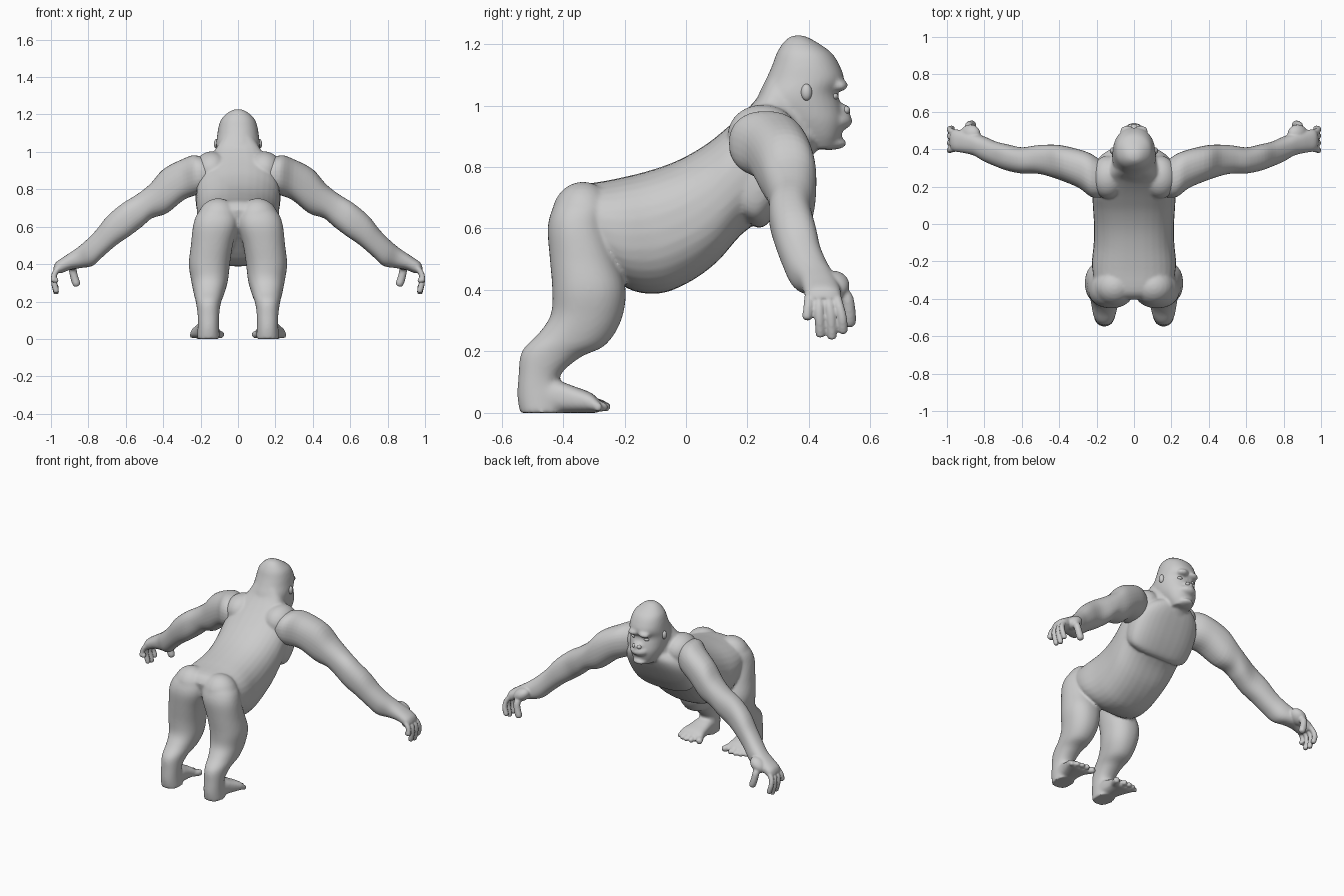
import bpy, bmesh, math
from mathutils import Vector, Matrix

grey = bpy.data.materials.new("grey_skin")
grey.diffuse_color = (0.6, 0.6, 0.6, 1)
N, STEPS = 32, 4


def spline(rings):
    """Catmull-Rom interpolation of rings (centre, half vector u, half vector v)."""
    rings = [[Vector(k) for k in r] for r in rings]
    out = []
    for i in range(len(rings) - 1):
        p0, p1 = rings[max(i - 1, 0)], rings[i]
        p2, p3 = rings[i + 1], rings[min(i + 2, len(rings) - 1)]
        for k in range(STEPS):
            t = k / STEPS
            out.append([b + (c - a) * (t / 2) + (a * 2 - b * 5 + c * 4 - d) * (t * t / 2)
                        + (b * 3 - a - c * 3 + d) * (t ** 3 / 2)
                        for a, b, c, d in zip(p0, p1, p2, p3)])
    return out + [rings[-1]]


def loft(bm, rings, power=2.0):
    """Closed skin through smoothed superellipse rings."""
    loops = []
    for c, u, v in spline(rings):
        loop = []
        for i in range(N):
            a = 2 * math.pi * i / N
            ca, sa = math.cos(a), math.sin(a)
            p = math.copysign(abs(ca) ** (2 / power), ca)
            q = math.copysign(abs(sa) ** (2 / power), sa)
            loop.append(bm.verts.new(c + u * p + v * q))
        loops.append(loop)
    for a, b in zip(loops, loops[1:]):
        for i in range(N):
            j = (i + 1) % N
            bm.faces.new((a[i], a[j], b[j], b[i]))
    bm.faces.new(loops[0][::-1])
    bm.faces.new(loops[-1])


def side_ring(x, w, a, b):
    """Ring spanning two (y, z) outline points, with half width w."""
    a, b = Vector((x, *a)), Vector((x, *b))
    return (a + b) / 2, (w, 0, 0), (b - a) / 2


def arm_ring(s, a, b, y, h):
    """Ring spanning two (x, z) outline points, with half depth h."""
    a, b = Vector((s * a[0], y, a[1])), Vector((s * b[0], y, b[1]))
    return (a + b) / 2, (0, h, 0), (b - a) / 2


def digit(bm, pts, r):
    """Finger or toe with a rounded tip."""
    pts = [Vector(p) for p in pts]
    d = (pts[-1] - pts[-2]).normalized()
    radii = [r] * len(pts) + [r * 0.55]
    pts.append(pts[-1] + d * r * 0.7)
    ref, rings = d.orthogonal(), []
    for i, p in enumerate(pts):
        t = (pts[min(i + 1, len(pts) - 1)] - pts[max(i - 1, 0)]).normalized()
        u = (ref - t * ref.dot(t)).normalized()
        rings.append((p, u * radii[i], t.cross(u) * radii[i]))
    loft(bm, rings)


def ball(bm, c, r, rot=0):
    m = Matrix.Translation(c) @ Matrix.Rotation(rot, 4, 'Y') @ Matrix.Diagonal((*r, 1))
    bmesh.ops.create_uvsphere(bm, u_segments=24, v_segments=14, radius=1, matrix=m)


def finish(bm, name, voxel=0, smooth=4):
    bmesh.ops.recalc_face_normals(bm, faces=bm.faces)
    for f in bm.faces:
        f.smooth = True
    me = bpy.data.meshes.new(name)
    bm.to_mesh(me)
    bm.free()
    me.materials.append(grey)
    ob = bpy.data.objects.new(name, me)
    bpy.context.collection.objects.link(ob)
    if voxel:
        m = ob.modifiers.new("skin", 'REMESH')
        m.mode, m.voxel_size, m.use_smooth_shade = 'VOXEL', voxel, True
        m = ob.modifiers.new("soften", 'SMOOTH')
        m.factor, m.iterations = 0.5, smooth


# Torso: upper outline, lower outline, half width
body = bmesh.new()
torso = [((-.405, .69), (-.385, .60), .14), ((-.365, .735), (-.31, .52), .198),
         ((-.25, .757), (-.20, .41), .225), ((-.13, .785), (-.09, .388), .216),
         ((-.03, .82), (.01, .425), .214), ((.06, .87), (.10, .49), .219),
         ((.13, .925), (.18, .58), .223), ((.19, .98), (.26, .64), .216),
         ((.235, 1.03), (.34, .72), .175), ((.26, 1.08), (.40, .82), .13),
         ((.285, 1.13), (.44, .87), .10)]
loft(body, [side_ring(0, w, a, b) for a, b, w in torso], 2.4)

# Chest plate with a lower edge standing out from the belly
chest = [((.13, .67), (.235, .60), .15), ((.135, .70), (.268, .617), .205),
         ((.14, .76), (.325, .69), .226), ((.17, .85), (.385, .79), .222),
         ((.23, .92), (.415, .85), .18), ((.28, .96), (.43, .89), .11)]
loft(body, [side_ring(0, w, a, b) for a, b, w in chest], 2.6)

# Head: height, back, front, half width
head = [(.86, .37, .49, .06), (.90, .34, .505, .085), (.95, .28, .515, .105),
        (1.0, .23, .505, .115), (1.04, .238, .495, .117), (1.085, .26, .514, .112),
        (1.13, .28, .50, .105), (1.17, .295, .475, .092), (1.20, .313, .435, .066),
        (1.22, .333, .40, .038), (1.228, .352, .38, .014)]
loft(body, [side_ring(0, w, (a, z), (b, z)) for z, a, b, w in head], 2.2)

# Muzzle, lower jaw and nose
ball(body, (0, .475, .95), (.065, .067, .036))
ball(body, (0, .465, .877), (.052, .059, .022))
ball(body, (0, .50, .985), (.036, .036, .022))

# Leg: centre x, half width, rear outline, front outline
leg = [(.10, .05, (-.36, .73), (-.26, .73)), (.105, .085, (-.41, .70), (-.25, .70)),
       (.113, .110, (-.436, .66), (-.25, .66)),
       (.122, .119, (-.450, .60), (-.25, .60)), (.14, .112, (-.443, .5), (-.223, .5)),
       (.153, .110, (-.435, .4), (-.196, .4)), (.152, .098, (-.440, .32), (-.211, .30)),
       (.155, .081, (-.478, .26), (-.263, .22)), (.158, .066, (-.534, .2), (-.345, .18)),
       (.158, .057, (-.545, .12), (-.41, .12)), (.158, .058, (-.548, .05), (-.40, .06)),
       (.158, .060, (-.54, .0), (-.40, .0))]
# Foot: y, top height, centre x, half width
foot = [(-.50, .11, .158, .055), (-.42, .105, .160, .058), (-.36, .085, .168, .068),
        (-.31, .066, .174, .081), (-.285, .045, .176, .079)]
toes = [((.12, -.33), (.093, -.272), .021), ((.15, -.30), (.146, -.258), .017),
        ((.18, -.30), (.183, -.258), .016), ((.207, -.30), (.216, -.266), .016),
        ((.23, -.31), (.247, -.283), .015)]
for s in (-1, 1):
    loft(body, [side_ring(s * x, w, a, b) for x, w, a, b in leg], 2.2)
    loft(body, [side_ring(s * x, w, (y, 0), (y, z)) for y, z, x, w in foot], 2.6)
    for a, b, r in toes:
        digit(body, [(s * a[0], a[1], .03), (s * b[0], b[1], r + .002)], r)
    # Buttock, shoulder slope and brow
    ball(body, (s * .105, -.335, .64), (.112, .102, .112))
    ball(body, (s * .14, .25, .905), (.095, .115, .098))
    ball(body, (s * .036, .497, 1.066), (.04, .030, .020), s * .1)
finish(body, "body", .0075, 8)

# Arms: upper outline, lower outline, centre y, half depth
arm = [((.15, .955), (.17, .79), .235, .09), ((.23, .982), (.22, .77), .258, .115),
       ((.30, .960), (.29, .743), .296, .103), ((.40, .907), (.38, .672), .327, .094),
       ((.47, .828), (.46, .645), .341, .083), ((.54, .773), (.51, .603), .345, .075),
       ((.62, .723), (.58, .55), .34, .070), ((.70, .655), (.65, .502), .355, .070),
       ((.76, .58), (.72, .442), .375, .066), ((.82, .52), (.775, .392), .40, .066),
       ((.87, .48), (.833, .38), .425, .060), ((.93, .44), (.89, .372), .44, .060),
       ((.975, .408), (.935, .355), .446, .059), ((.988, .375), (.95, .35), .446, .052)]
fingers = [(.402, .394, .315), (.432, .434, .257), (.46, .472, .250), (.487, .508, .268)]
for s, side in ((-1, "left"), (1, "right")):
    bm = bmesh.new()
    loft(bm, [arm_ring(s, *k) for k in arm], 2.3)
    for y0, y1, z in fingers:
        digit(bm, [(s * .95, y0, .388), (s * .98, (y0 + y1) / 2, .35),
                   (s * .985, y1, .31), (s * .972, y1 + .003, z)], .0155)
    # Thumb and its thick base
    ball(bm, (s * .875, .48, .415), (.06, .052, .040), s * .6)
    digit(bm, [(s * .875, .49, .41), (s * .883, .522, .375),
               (s * .877, .53, .335), (s * .864, .532, .295)], .021)
    finish(bm, side + "_arm", .0055, 4)

    # Ear, eye and nostril
    bm = bmesh.new()
    ball(bm, (s * .113, .392, 1.043), (.016, .018, .027))
    finish(bm, side + "_ear")
    bm = bmesh.new()
    ball(bm, (s * .046, .480, 1.030), (.017, .016, .012))
    finish(bm, side + "_eye")
    bm = bmesh.new()
    ball(bm, (s * .018, .521, .985), (.014, .013, .013))
    finish(bm, side + "_nostril")
